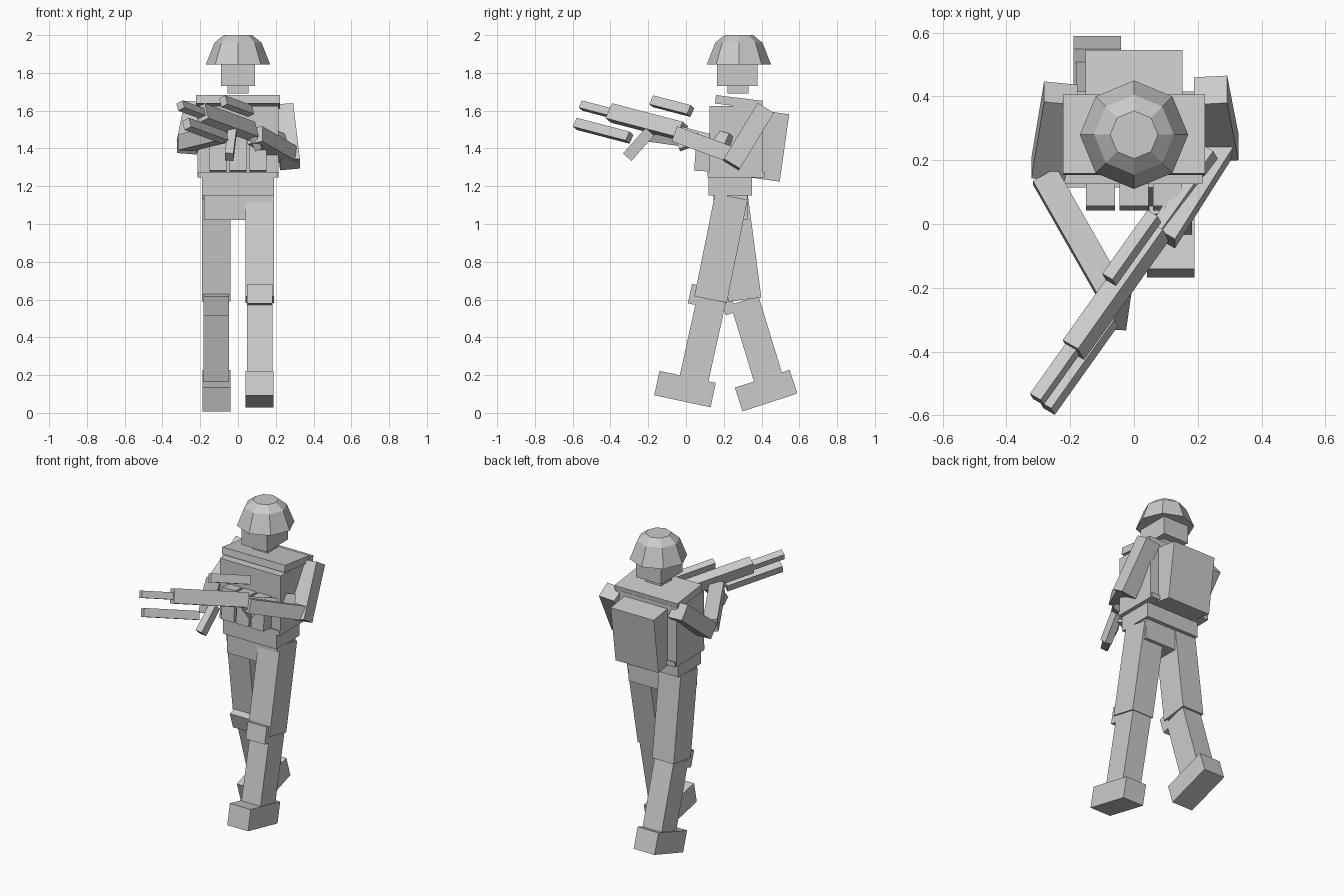
import bpy, bmesh
from math import radians, sin, cos, pi
from mathutils import Vector, Matrix

if "Cube" in bpy.data.objects:
    bpy.data.objects.remove(bpy.data.objects["Cube"])

grey = bpy.data.materials.new("plain grey")
grey.use_nodes = True
grey.diffuse_color = (0.6, 0.6, 0.6, 1)
grey.node_tree.nodes["Principled BSDF"].inputs["Base Color"].default_value = (0.6, 0.6, 0.6, 1)


def finish(name, bm):
    bmesh.ops.recalc_face_normals(bm, faces=bm.faces)
    mesh = bpy.data.meshes.new(name)
    bm.to_mesh(mesh)
    bm.free()
    mesh.materials.append(grey)
    obj = bpy.data.objects.new(name, mesh)
    bpy.context.collection.objects.link(obj)
    return obj


def box(name, center, size, rot=None):
    """Box of a given size, turned by a rotation matrix."""
    bm = bmesh.new()
    rot = (rot or Matrix.Identity(3)).to_4x4()
    m = Matrix.Translation(center) @ rot @ Matrix.Diagonal((*size, 1))
    bmesh.ops.create_cube(bm, size=1, matrix=m)
    return finish(name, bm)


def tilt(degrees):
    return Matrix.Rotation(radians(degrees), 3, 'X')


def limb(name, start, end, width, depth):
    """Box running from start to end, its width kept close to the x axis."""
    a, b = Vector(start), Vector(end)
    z = (a - b).normalized()
    y = z.cross(Vector((1, 0, 0))).normalized()
    x = y.cross(z)
    rot = Matrix((x, y, z)).transposed()
    return box(name, (a + b) / 2, (width, depth, (a - b).length), rot)


# Helmet: eight-sided stepped dome
bm = bmesh.new()
rings = []
for radius, z in ((0.17, 1.845), (0.125, 1.96), (0.075, 2.0)):
    rings.append([bm.verts.new((radius * cos(i * pi / 4),
                                0.28 + radius * sin(i * pi / 4), z)) for i in range(8)])
for low, high in zip(rings, rings[1:]):
    for i in range(8):
        j = (i + 1) % 8
        bm.faces.new((low[i], low[j], high[j], high[i]))
bm.faces.new(rings[0])
bm.faces.new(rings[-1])
finish("helmet", bm)

# Head and trunk
box("head", (0, 0.272, 1.81), (0.18, 0.215, 0.16))
box("neck", (0, 0.275, 1.715), (0.11, 0.11, 0.05))
box("collar", (0, 0.28, 1.645), (0.445, 0.25, 0.045), tilt(-7))
box("torso", (0, 0.265, 1.435), (0.43, 0.28, 0.38))
box("vest_hem", (0, 0.265, 1.26), (0.425, 0.3, 0.03))
box("belt", (0, 0.235, 1.2), (0.38, 0.23, 0.1))
box("pelvis", (0, 0.235, 1.09), (0.36, 0.18, 0.14))
box("backpack", (0, 0.432, 1.415), (0.305, 0.18, 0.36), tilt(-8))
for i, side in enumerate(("right", "middle", "left")):
    box(side + "_pouch", (0.105 * (i - 1), 0.09, 1.38), (0.09, 0.08, 0.2), tilt(-4))

# Legs: side, x, hip, knee, shin top, ankle, pad centre, foot centre, foot tilt
legs = (
    ("left", 0.115, (0.24, 1.145), (0.13, 0.60), (0.135, 0.60), (0.04, 0.17),
     (0.05, 0.625), (-0.005, 0.126), -12),
    ("right", -0.115, (0.24, 1.145), (0.312, 0.60), (0.31, 0.595), (0.44, 0.17),
     (0.222, 0.576), (0.424, 0.118), 18),
)
for side, x, hip, knee, shin, ankle, pad, foot, angle in legs:
    limb(side + "_thigh", (x, *hip), (x, *knee), 0.153, 0.175)
    limb(side + "_shin", (x, *shin), (x, *ankle), 0.135, 0.155)
    box(side + "_knee_pad", (x, *pad), (0.135, 0.06, 0.105), tilt(angle))
    box(side + "_boot", (x, *foot), (0.148, 0.305, 0.132), tilt(angle))

# Arms
limb("left_upper_arm", (0.24, 0.42, 1.61), (0.275, 0.24, 1.315), 0.105, 0.1)
limb("left_forearm", (0.28, 0.26, 1.36), (0.09, -0.04, 1.47), 0.09, 0.085)
limb("right_upper_arm", (-0.23, 0.41, 1.61), (-0.27, 0.17, 1.41), 0.105, 0.1)
limb("right_forearm", (-0.28, 0.15, 1.43), (-0.075, -0.21, 1.48), 0.085, 0.085)

# Rifle axes: aimed forward and to the right, rolled about its length
aim = Vector((-0.567, -0.797, 0.208)).normalized()
flat = aim.cross(Vector((0, 0, 1))).normalized() * -1
rise = aim.cross(flat).normalized()
roll = radians(24)
across = flat * cos(roll) + rise * sin(roll)
up = rise * cos(roll) - flat * sin(roll)
gun_rot = Matrix((across, -aim, up)).transposed()


def gun_part(name, tip, size):
    """Box whose front end is centred on tip."""
    return box(name, Vector(tip) - aim * size[1] / 2, size, gun_rot)


gun_part("rifle_barrel", (-0.305, -0.55, 1.627), (0.042, 0.22, 0.042))
gun_part("rifle_under_barrel", (-0.272, -0.578, 1.53), (0.045, 0.35, 0.052))
gun_part("rifle_body", (-0.19, -0.395, 1.588), (0.06, 0.47, 0.088))
gun_part("rifle_stock", (0.07, -0.03, 1.488), (0.035, 0.25, 0.05))
gun_part("rifle_butt", (0.2, 0.165, 1.44), (0.05, 0.07, 0.1))
gun_part("rifle_scope", (-0.078, -0.175, 1.65), (0.04, 0.25, 0.052))
limb("rifle_magazine", (-0.03, -0.19, 1.49), (-0.047, -0.31, 1.355), 0.045, 0.06)
limb("rifle_grip", (0.075, -0.04, 1.48), (0.11, -0.01, 1.4), 0.04, 0.05)
